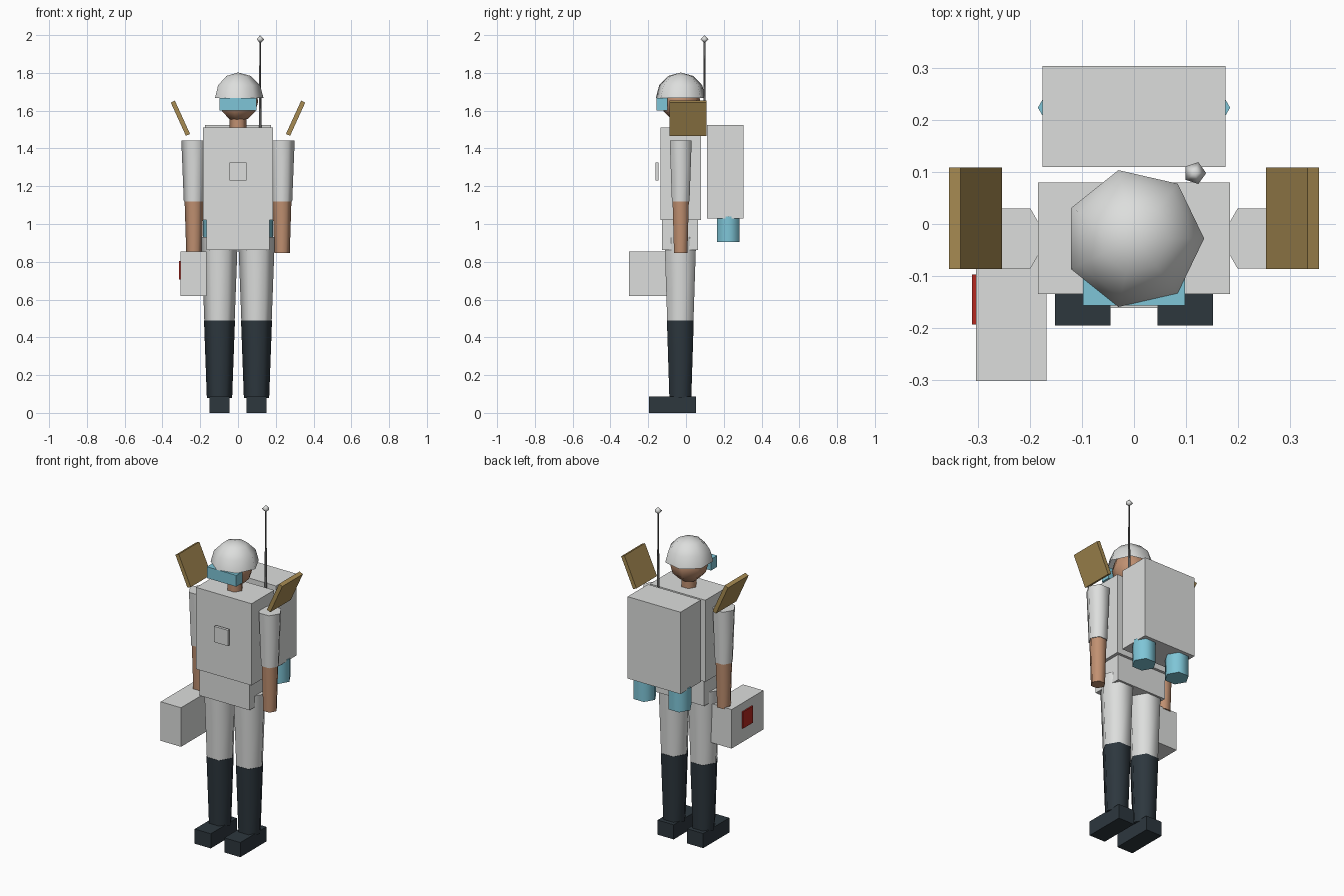
import bpy, bmesh
from math import cos, sin, pi, radians

cube = bpy.data.objects.get("Cube")
if cube:
    bpy.data.objects.remove(cube, do_unlink=True)


def material(name, r, g, b):
    m = bpy.data.materials.new(name)
    m.use_nodes = True
    m.diffuse_color = (r, g, b, 1)
    m.node_tree.nodes["Principled BSDF"].inputs["Base Color"].default_value = (r, g, b, 1)
    return m


WHITE = material("pale grey", 0.72, 0.73, 0.72)
SKIN = material("skin", 0.53, 0.28, 0.165)
BLUE = material("light blue", 0.21, 0.56, 0.68)
DARK = material("dark boot", 0.026, 0.038, 0.048)
GOLD = material("ochre panel", 0.39, 0.26, 0.085)
RED = material("red", 0.46, 0.021, 0.014)
METAL = material("mast grey", 0.13, 0.13, 0.13)


def finish(name, bm, mat, location):
    mesh = bpy.data.meshes.new(name)
    bm.to_mesh(mesh)
    bm.free()
    mesh.materials.append(mat)
    obj = bpy.data.objects.new(name, mesh)
    obj.location = location
    bpy.context.collection.objects.link(obj)
    return obj


def box(name, mat, x, y, z, tilt=0):
    """Box from (min, max) ranges, optionally tilted about y."""
    bm = bmesh.new()
    bmesh.ops.create_cube(bm, size=1)
    bmesh.ops.scale(bm, vec=[r[1] - r[0] for r in (x, y, z)], verts=bm.verts)
    obj = finish(name, bm, mat, [sum(r) / 2 for r in (x, y, z)])
    obj.rotation_euler.y = tilt


def lathe(name, mat, x, y, profile, sides, caps=True, angle=65):
    """Spin (radius, z) points, listed bottom to top, with a corner on +x."""
    bm = bmesh.new()
    rings = []
    for r, z in profile:
        if r == 0:
            rings.append([bm.verts.new((0, 0, z))])
        else:
            rings.append([bm.verts.new((r * cos(2 * pi * i / sides), r * sin(2 * pi * i / sides), z))
                          for i in range(sides)])
    for low, high in zip(rings, rings[1:]):
        for i in range(sides):
            j = (i + 1) % sides
            if len(low) == 1:
                bm.faces.new((low[0], high[j], high[i]))
            elif len(high) == 1:
                bm.faces.new((low[i], low[j], high[0]))
            else:
                bm.faces.new((low[i], low[j], high[j], high[i]))
    if caps:
        bm.faces.new(rings[0][::-1])
        bm.faces.new(rings[-1])
    obj = finish(name, bm, mat, (x, y, 0))
    bpy.ops.object.select_all(action="DESELECT")
    obj.select_set(True)
    bpy.context.view_layer.objects.active = obj
    bpy.ops.object.shade_smooth_by_angle(angle=radians(angle))


def arc(radius, centre, start, steps, step):
    """Sphere profile from a starting latitude in degrees."""
    angles = [radians(start + i * step) for i in range(steps + 1)]
    return [(round(radius * cos(a), 6), centre + radius * sin(a)) for a in angles]


BODY_Y = -0.028

# Trunk
box("torso", WHITE, (-0.185, 0.185), (-0.135, 0.08), (1.02, 1.512))
box("hips", WHITE, (-0.166, 0.166), (-0.128, 0.064), (0.863, 1.02))
box("chest_plate", WHITE, (-0.046, 0.046), (-0.162, -0.145), (1.23, 1.325))

# Head, goggles and helmet
lathe("neck", SKIN, 0, BODY_Y, [(0.045, 1.49), (0.045, 1.57)], 6)
lathe("head", SKIN, 0, BODY_Y, arc(0.107, 1.65, -90, 6, 30), 7, caps=False, angle=80)
box("goggles", BLUE, (-0.098, 0.098), (-0.157, -0.098), (1.6, 1.668))
lathe("helmet", WHITE, 0, BODY_Y, arc(0.135, 1.667, 0, 3, 30), 7, caps=False, angle=80)

# Limbs, shoulder panels and tanks on both sides
for side, s in (("left", 1), ("right", -1)):
    arm, leg = s * 0.233, s * 0.098
    lathe(side + "_upper_arm", WHITE, arm, BODY_Y, [(0.054, 1.12), (0.067, 1.442)], 6)
    lathe(side + "_forearm", SKIN, arm, BODY_Y, [(0.041, 0.847), (0.05, 1.13)], 6)
    lathe(side + "_thigh", WHITE, leg, -0.03, [(0.08, 0.48), (0.097, 0.93)], 6)
    lathe(side + "_boot", DARK, leg, -0.03, [(0.067, 0.08), (0.082, 0.49)], 6)
    box(side + "_foot", DARK, sorted((s * 0.045, s * 0.152)), (-0.195, 0.053), (0, 0.088))
    box(side + "_shoulder_panel", GOLD, sorted((s * 0.293, s * 0.317)), (-0.087, 0.109),
        (1.463, 1.657), s * radians(24.5))
    lathe(side + "_tank", BLUE, s * 0.117, 0.224, [(0.068, 0.905), (0.068, 1.04)], 6)

# Backpack
box("backpack", WHITE, (-0.176, 0.176), (0.11, 0.304), (1.03, 1.523))

# Carried case with its red marker
box("case", WHITE, (-0.304, -0.168), (-0.302, 0.0), (0.62, 0.855))
box("case_marker", RED, (-0.312, -0.303), (-0.193, -0.097), (0.705, 0.805))

# Antenna
lathe("antenna_mast", METAL, 0.117, 0.098, [(0.007, 1.48), (0.005, 1.98)], 5, angle=75)
lathe("antenna_tip", WHITE, 0.117, 0.098, arc(0.022, 1.978, -90, 2, 90), 5, caps=False, angle=100)
